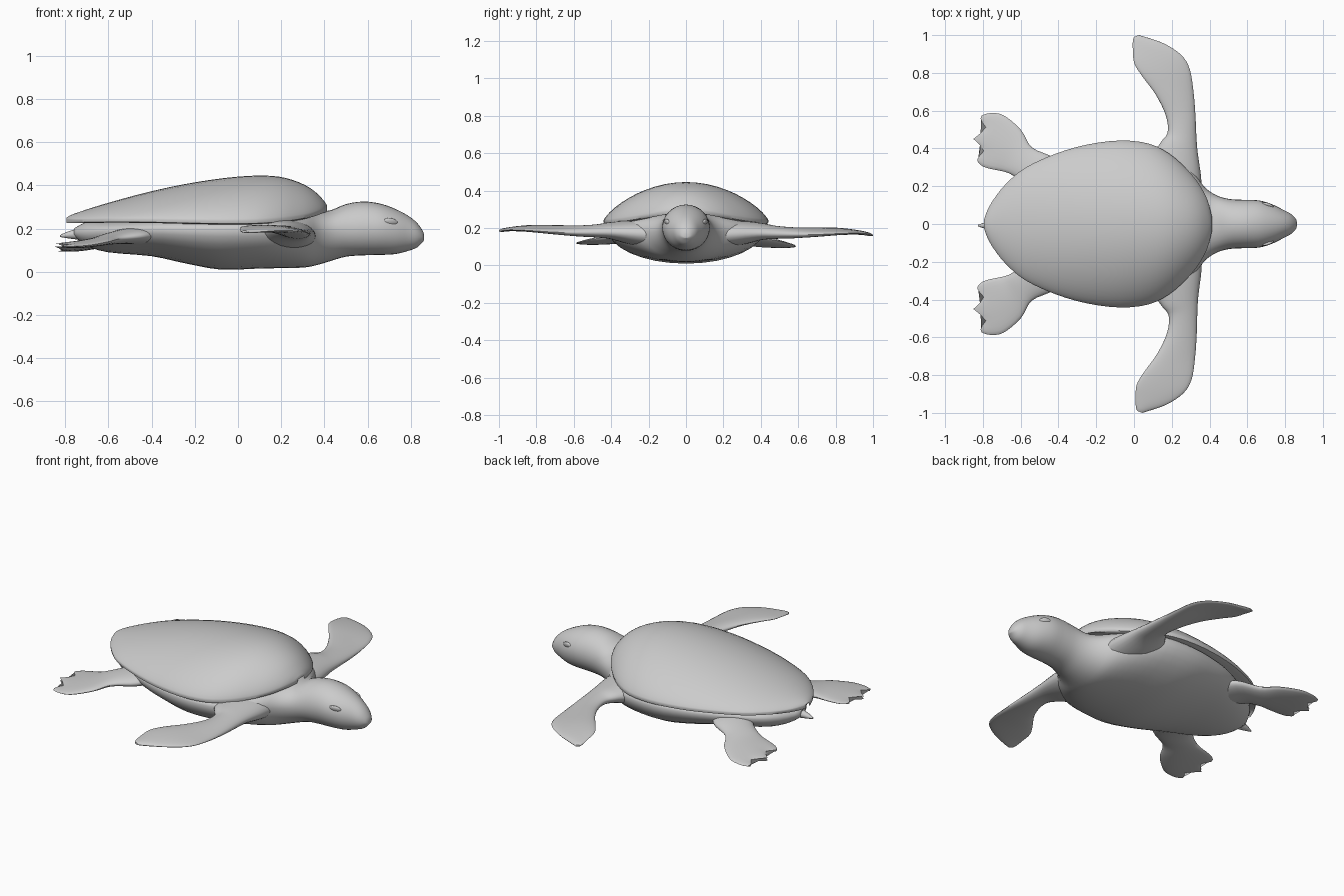
import bpy, bmesh, math
from mathutils import Vector

cube = bpy.data.objects.get("Cube")
if cube:
    bpy.data.objects.remove(cube, do_unlink=True)

GREY = (0.6, 0.6, 0.6, 1)
grey = bpy.data.materials.new("plain grey")
grey.use_nodes = True
grey.diffuse_color = GREY
grey.node_tree.nodes["Principled BSDF"].inputs["Base Color"].default_value = GREY


def interpolate(stations, steps):
    """Catmull-Rom blend of station tuples."""
    out = []
    last = len(stations) - 1
    for i in range(last):
        a, b = stations[max(i - 1, 0)], stations[i]
        c, d = stations[i + 1], stations[min(i + 2, last)]
        for s in range(steps):
            t = s / steps
            out.append([q + 0.5 * t * (r - p + t * (2 * p - 5 * q + 4 * r - w
                        + t * (3 * (q - r) + w - p)))
                        for p, q, r, w in zip(a, b, c, d)])
    return out + [list(stations[-1])]


def loft(name, rings, angle=50):
    """Skin a list of point rings and cap both ends."""
    bm = bmesh.new()
    loops = [[bm.verts.new(p) for p in ring] for ring in rings]
    n = len(loops[0])
    for a, b in zip(loops, loops[1:]):
        for k in range(n):
            m = (k + 1) % n
            bm.faces.new((a[k], a[m], b[m], b[k]))
    bm.faces.new(loops[0][::-1])
    bm.faces.new(loops[-1])
    bmesh.ops.recalc_face_normals(bm, faces=bm.faces)
    mesh = bpy.data.meshes.new(name)
    bm.to_mesh(mesh)
    bm.free()
    return finish(bpy.data.objects.new(name, mesh), angle)


def finish(obj, angle=50):
    if not obj.users_collection:
        bpy.context.collection.objects.link(obj)
    obj.data.materials.append(grey)
    bpy.ops.object.select_all(action='DESELECT')
    obj.select_set(True)
    bpy.context.view_layer.objects.active = obj
    bpy.ops.object.shade_smooth_by_angle(angle=math.radians(angle))
    return obj


def circle(n):
    return [(math.cos(k * math.tau / n), math.sin(k * math.tau / n)) for k in range(n)]


# Body, neck and head: x, half width, middle z, top z, bottom z
body = [
    (-.76, .03, .18, .20, .165), (-.70, .13, .18, .23, .12),
    (-.60, .23, .19, .24, .09), (-.40, .34, .20, .26, .072),
    (-.25, .39, .20, .27, .04), (-.08, .42, .20, .27, .01),
    (.10, .41, .20, .28, .015), (.22, .36, .20, .28, .017),
    (.31, .28, .19, .28, .02), (.37, .20, .18, .28, .032),
    (.43, .155, .18, .285, .05), (.50, .133, .19, .313, .07),
    (.58, .128, .20, .325, .076), (.66, .125, .20, .315, .078),
    (.73, .105, .19, .29, .082), (.79, .075, .18, .258, .097),
    (.83, .054, .17, .225, .113), (.855, .03, .16, .19, .138),
    (.862, .012, .155, .17, .146),
]
loft("body_and_head", [
    [(x, w * c, mid + s * (top - mid if s > 0 else mid - low)) for c, s in circle(32)]
    for x, w, mid, top, low in interpolate(body, 3)])

# Shell: x, half width, rim z, crown z
shell = [
    (-.795, .02, .243, .25), (-.775, .075, .243, .262), (-.74, .135, .243, .275),
    (-.68, .21, .244, .295), (-.58, .295, .245, .325), (-.42, .37, .244, .368),
    (-.25, .42, .24, .405), (-.07, .442, .237, .433), (.08, .425, .238, .445),
    (.19, .37, .245, .44), (.28, .29, .257, .415), (.345, .21, .272, .38),
    (.39, .125, .288, .338), (.412, .04, .296, .308),
]


def shell_ring(x, w, rim, crown):
    upper = [(x, w * math.cos(a), rim + (crown - rim) * max(math.sin(a), 0) ** 1.5)
             for a in [math.pi * k / 24 for k in range(25)]]
    lip = [(x, w * k, rim - drop) for k, drop in
           ((-.99, .014), (-.93, .018), (-.6, -.002), (.6, -.002), (.93, .018), (.99, .014))]
    return upper + lip


loft("shell", [shell_ring(*s) for s in interpolate(shell, 3)])


def flipper(name, stations, side, lift=0, shift=0, toes=0):
    """Flat limb lofted between leading and trailing edges."""
    rows = interpolate(stations, 4)
    rings = []
    for i, (lx, ly, lz, tx, ty, tz, thick) in enumerate(rows):
        f = i / (len(rows) - 1)
        lead, trail = Vector((lx, ly, lz)), Vector((tx, ty, tz))
        mid, half = (lead + trail) / 2, (lead - trail) / 2
        ring = []
        for c, s in circle(24):
            p = mid + half * c
            p.z += s * thick + lift * f
            p.x += shift * f - toes * f ** 6 * math.cos(math.tau * c) * (1 - c * c)
            ring.append((p.x, p.y * side, p.z))
        rings.append(ring)
    loft(name, rings)


# Limb stations: leading x y z, trailing x y z, half thickness
front = [
    (.36, .14, .16, .06, .16, .17, .08), (.355, .25, .165, .09, .34, .18, .065),
    (.337, .38, .17, .14, .43, .19, .044), (.33, .47, .168, .178, .485, .185, .034),
    (.325, .58, .165, .168, .575, .183, .028), (.315, .70, .165, .115, .685, .19, .022),
    (.295, .82, .17, .045, .78, .193, .017), (.25, .895, .172, .002, .85, .188, .014),
    (.16, .955, .17, -.006, .92, .178, .011), (.06, .99, .163, -.006, .97, .168, .009),
    (.025, 1.0, .16, .0, .99, .162, .005),
]
hind = [
    (-.34, .22, .17, -.54, .14, .17, .05), (-.42, .345, .165, -.60, .225, .16, .035),
    (-.54, .405, .15, -.655, .265, .145, .026), (-.60, .50, .133, -.70, .28, .133, .02),
    (-.69, .575, .115, -.76, .292, .125, .016), (-.76, .587, .108, -.80, .305, .12, .013),
    (-.805, .575, .105, -.825, .325, .118, .008),
]
for side, label in ((1, "left"), (-1, "right")):
    right = side < 0
    flipper("front_flipper_" + label, front, side,
            lift=.025 if right else 0, shift=.018 if right else 0)
    flipper("hind_flipper_" + label, hind, side, lift=.012 if right else -.008, toes=.035)

    # Heavy eyelid set into the side of the head
    bpy.ops.mesh.primitive_uv_sphere_add(segments=20, ring_count=12, radius=1,
                                         location=(.705, side * .098, .228),
                                         rotation=(side * -.45, .15, side * -.3))
    eye = bpy.context.object
    eye.name = "eyelid_" + label
    eye.scale = (.036, .012, .022)
    finish(eye)

# Tail
tail = [(-.62, .05, .17, .045), (-.72, .03, .175, .03), (-.79, .016, .17, .015),
        (-.825, .004, .165, .004)]
loft("tail", [[(x, -.008 + w * c, z + h * s) for c, s in circle(16)]
              for x, w, z, h in interpolate(tail, 3)])
